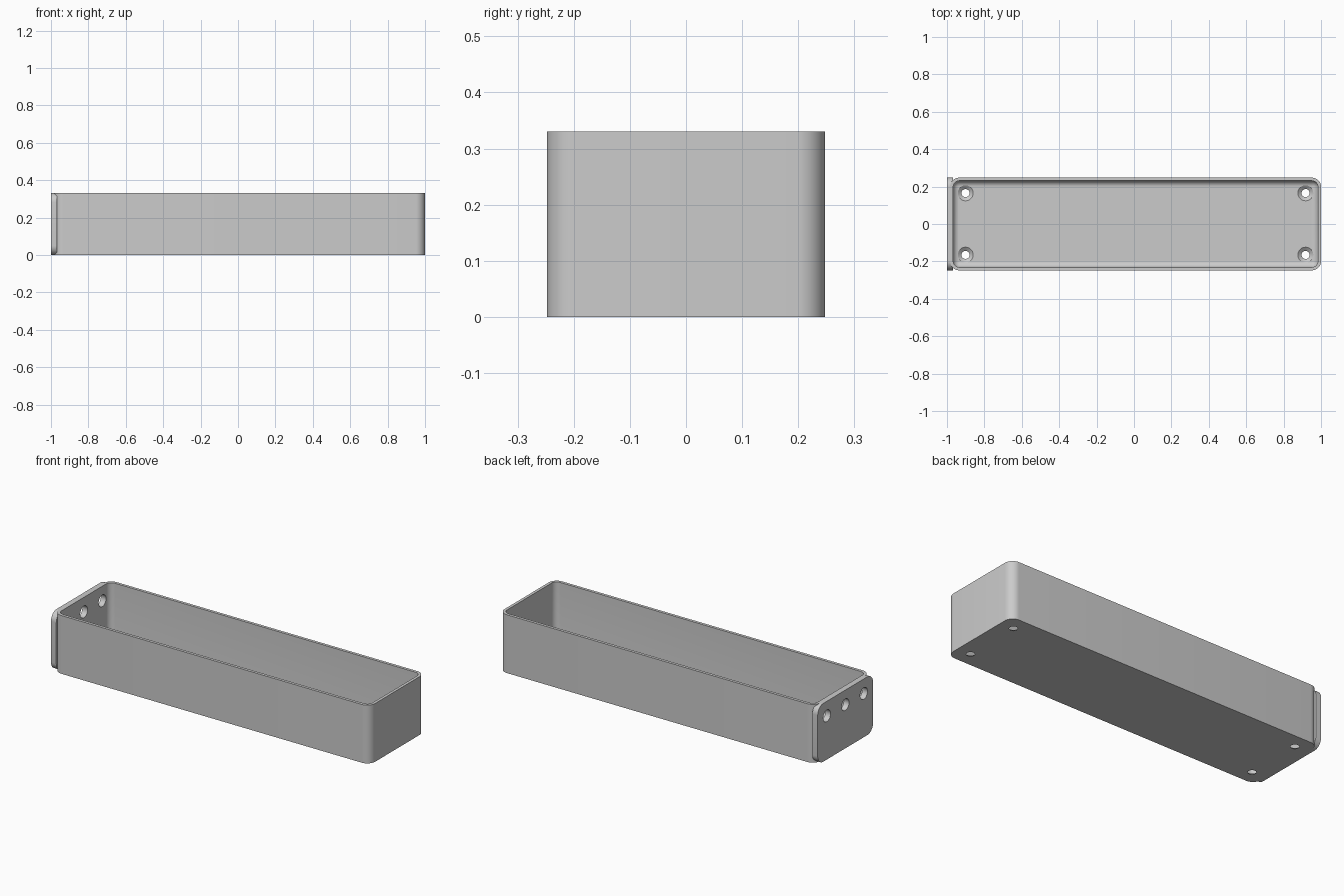
import bpy
import bmesh
from math import sin, cos, pi, radians
from mathutils import Matrix, Vector

if "Cube" in bpy.data.objects:
    bpy.data.objects.remove(bpy.data.objects["Cube"], do_unlink=True)

U = 2 / 121                                   # design unit
LENGTH, WIDTH, HEIGHT, WALL = 120, 30, 20, 1
BOX_X = 0.5                                   # tray centre; the plate sticks out on -x
END_X = BOX_X - LENGTH / 2

plastic = bpy.data.materials.new("grey plastic")
plastic.use_nodes = True
plastic.diffuse_color = (0.6, 0.6, 0.6, 1)
plastic.node_tree.nodes["Principled BSDF"].inputs["Base Color"].default_value = (0.6, 0.6, 0.6, 1)


def rounded_rect(w, d, r, n=10):
    """Outline of a rounded rectangle, counter-clockwise."""
    pts = []
    for k, (sx, sy) in enumerate([(1, 1), (-1, 1), (-1, -1), (1, -1)]):
        for i in range(n + 1):
            a = (k + i / n) * pi / 2
            pts.append((sx * (w / 2 - r) + r * cos(a), sy * (d / 2 - r) + r * sin(a)))
    return pts


def circle(r, n=40):
    return [(r * cos(2 * pi * i / n), r * sin(2 * pi * i / n)) for i in range(n)]


def loft(name, rings, place):
    """Closed solid through (outline, height) rings, lowest first."""
    bm = bmesh.new()
    loops = [[bm.verts.new((x, y, z)) for x, y in outline] for outline, z in rings]
    for low, high in zip(loops, loops[1:]):
        for i in range(len(low)):
            j = (i + 1) % len(low)
            bm.faces.new((low[i], low[j], high[j], high[i]))
    bm.faces.new(loops[0][::-1])
    bm.faces.new(loops[-1])
    bm.transform(Matrix.Scale(U, 4) @ place)
    bmesh.ops.recalc_face_normals(bm, faces=bm.faces)
    mesh = bpy.data.meshes.new(name)
    bm.to_mesh(mesh)
    bm.free()
    mesh.materials.append(plastic)
    obj = bpy.data.objects.new(name, mesh)
    bpy.context.collection.objects.link(obj)
    return obj


def combine(target, other, operation):
    """Apply a boolean and drop the helper."""
    other.hide_render = True
    bpy.context.view_layer.objects.active = target
    mod = target.modifiers.new("combine", "BOOLEAN")
    mod.operation, mod.object, mod.solver = operation, other, "EXACT"
    bpy.ops.object.modifier_apply(modifier=mod.name)
    bpy.data.objects.remove(other, do_unlink=True)


def at(x, y, z):
    return Matrix.Translation(Vector((x, y, z)))


along_x = Matrix(((0, 0, 1, 0), (1, 0, 0, 0), (0, 1, 0, 0), (0, 0, 0, 1)))

# Tray body with rounded upright corners
outer = rounded_rect(LENGTH, WIDTH, 3)
tray = loft("tray", [(outer, 0), (outer, HEIGHT)], at(BOX_X, 0, 0))

# End plate, half sunk into the end wall
panel = rounded_rect(WIDTH, HEIGHT, 3)
plate = loft("end_plate", [(panel, -1), (panel, 1)], at(END_X, 0, HEIGHT / 2) @ along_x)
combine(tray, plate, "UNION")

# Cavity with a rounded edge around the floor
FILLET, STEPS = 2, 8
rings = []
for i in range(STEPS + 1):
    a = i / STEPS * pi / 2
    inset = FILLET * (1 - sin(a)) * 0.99
    rings.append((rounded_rect(LENGTH - 2 * (WALL + inset), WIDTH - 2 * (WALL + inset), FILLET - inset),
                  WALL + FILLET * (1 - cos(a))))
rings.append((rings[-1][0], HEIGHT + 2))
combine(tray, loft("cavity", rings, at(BOX_X, 0, 0)), "DIFFERENCE")

# Countersunk screw holes in the floor
for sx in (-1, 1):
    for sy in (-1, 1):
        sink = [(circle(1.3), -1), (circle(1.3), 0.05), (circle(2.5), WALL), (circle(2.5), 2)]
        place = at(BOX_X + sx * (LENGTH / 2 - 5), sy * (WIDTH / 2 - 5), 0)
        combine(tray, loft("screw_hole", sink, place), "DIFFERENCE")

# Three round holes through the end plate
for y in (-10, 0, 10):
    bore = loft("end_hole", [(circle(2), -3), (circle(2), 3)], at(END_X, y, 15) @ along_x)
    combine(tray, bore, "DIFFERENCE")

bpy.ops.object.select_all(action="DESELECT")
tray.select_set(True)
bpy.context.view_layer.objects.active = tray
bpy.ops.object.shade_smooth_by_angle(angle=radians(30))
